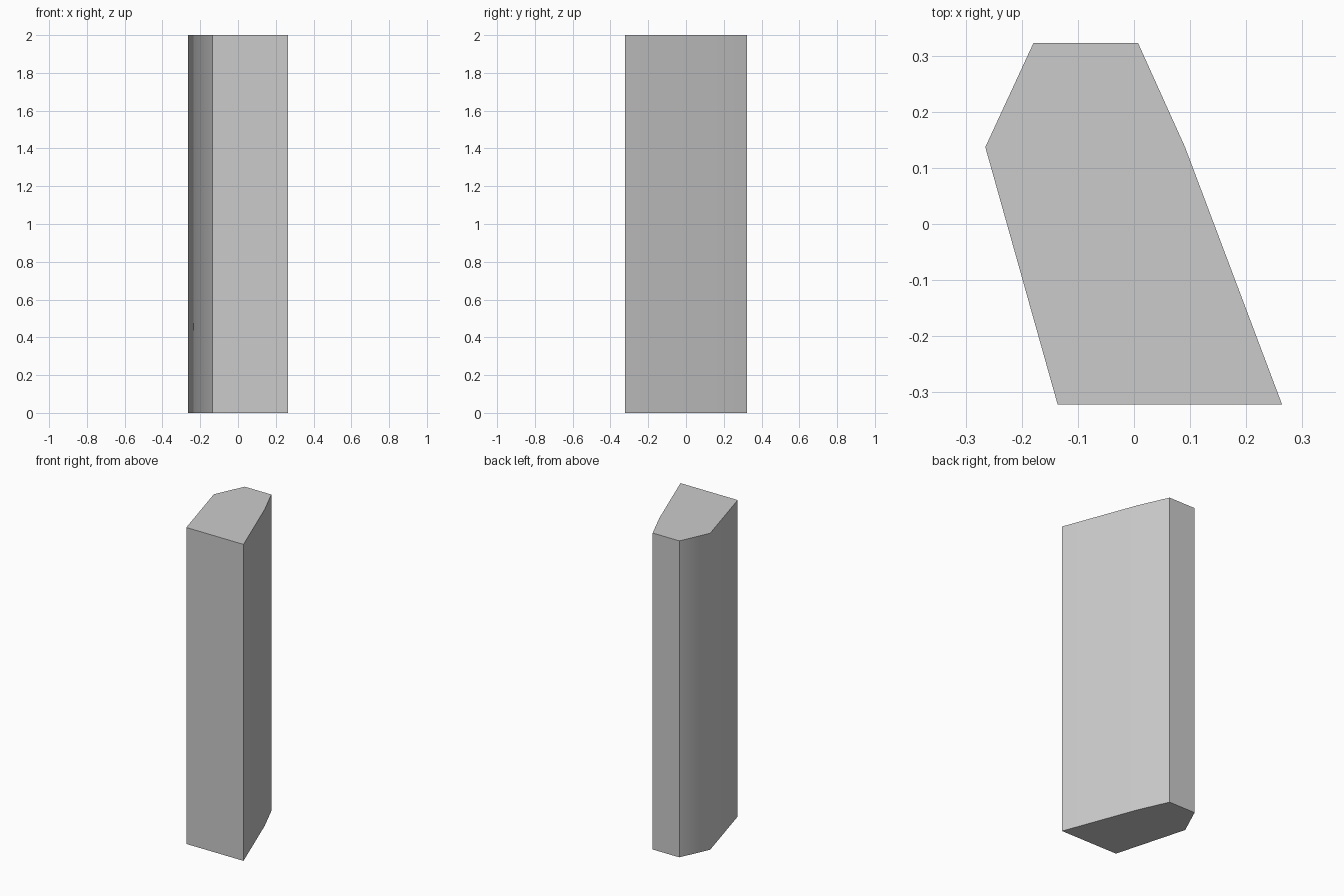
import bpy, bmesh, math

if "Cube" in bpy.data.objects:
    bpy.data.objects.remove(bpy.data.objects["Cube"])

# Six-sided footprint, counter-clockwise seen from above
PROFILE = [(-0.136, -0.322), (0.264, -0.322), (0.091, 0.137),
           (0.007, 0.323), (-0.179, 0.323), (-0.265, 0.137)]
HEIGHT = 2.0

# Pillar: footprint extruded straight up
bm = bmesh.new()
base = bm.faces.new([bm.verts.new((x, y, 0)) for x, y in PROFILE])
top = bmesh.ops.extrude_face_region(bm, geom=[base], use_keep_orig=True)["geom"]
bmesh.ops.translate(bm, vec=(0, 0, HEIGHT),
                    verts=[v for v in top if isinstance(v, bmesh.types.BMVert)])
bmesh.ops.recalc_face_normals(bm, faces=bm.faces)

mesh = bpy.data.meshes.new("pillar")
bm.to_mesh(mesh)
bm.free()
pillar = bpy.data.objects.new("pillar", mesh)
bpy.context.collection.objects.link(pillar)

# Soft shading across the shallow side corners, sharp elsewhere
bpy.context.view_layer.objects.active = pillar
pillar.select_set(True)
bpy.ops.object.shade_smooth_by_angle(angle=math.radians(45))
